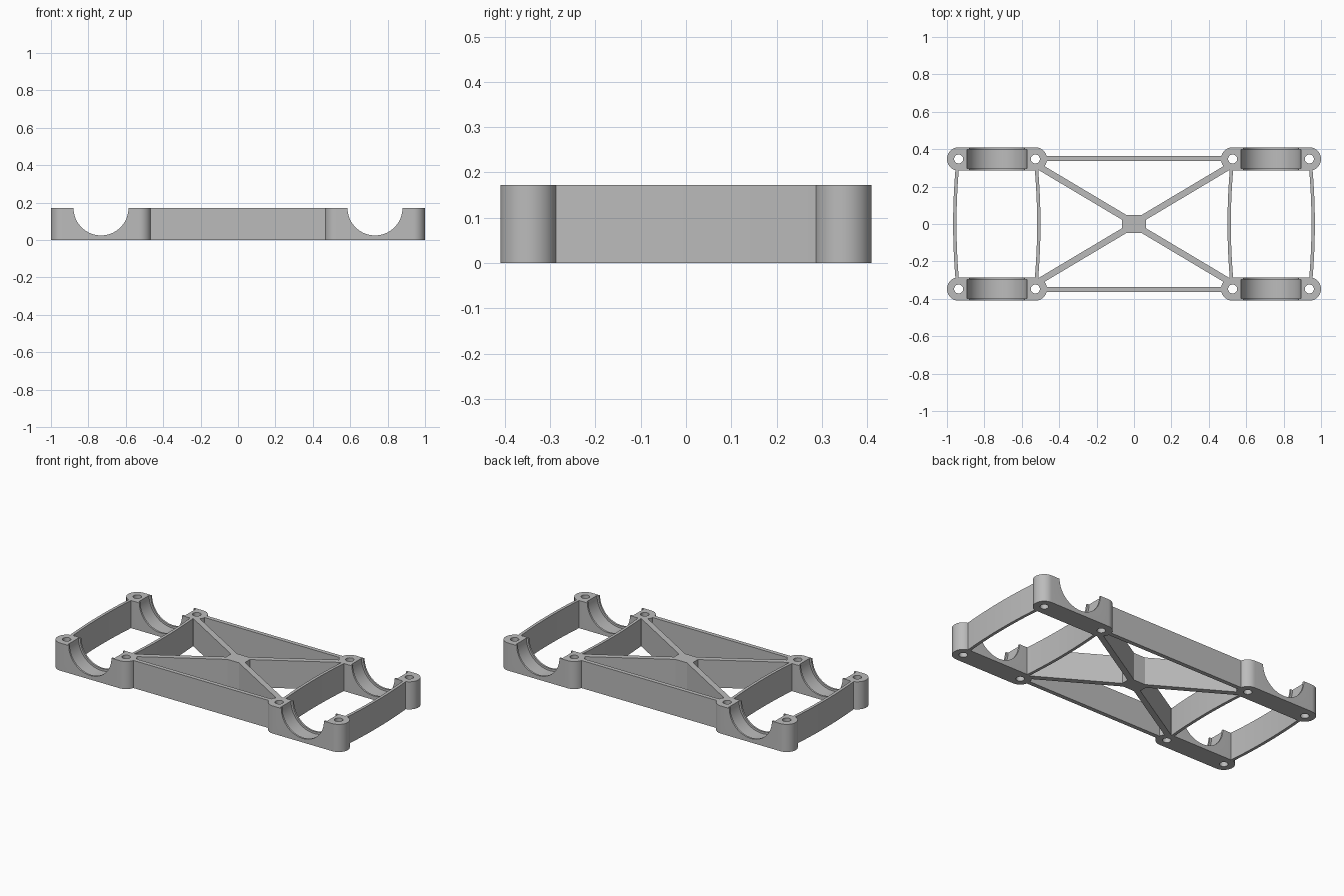
import bpy, bmesh
from math import cos, sin, pi
from mathutils import Vector

if "Cube" in bpy.data.objects:
    bpy.data.objects.remove(bpy.data.objects["Cube"])

HEIGHT = 0.172
BOSS_R = 0.0625
BLOCK_Y = 0.3475
OUTER_X, INNER_X = 0.9375, 0.5275
MID_X = (OUTER_X + INNER_X) / 2

grey = bpy.data.materials.new("plain grey")
grey.use_nodes = True
grey.diffuse_color = (0.5, 0.5, 0.5, 1)
grey.node_tree.nodes["Principled BSDF"].inputs["Base Color"].default_value = grey.diffuse_color


def prism(name, outline, z0=0, z1=HEIGHT):
    """Extrude a flat outline upwards."""
    bm = bmesh.new()
    base = bm.faces.new([bm.verts.new((x, y, z0)) for x, y in outline])
    out = bmesh.ops.extrude_face_region(bm, geom=[base])
    top = [v for v in out["geom"] if isinstance(v, bmesh.types.BMVert)]
    bmesh.ops.translate(bm, verts=top, vec=(0, 0, z1 - z0))
    bmesh.ops.recalc_face_normals(bm, faces=bm.faces)
    mesh = bpy.data.meshes.new(name)
    bm.to_mesh(mesh)
    bm.free()
    mesh.materials.append(grey)
    obj = bpy.data.objects.new(name, mesh)
    bpy.context.collection.objects.link(obj)
    return obj


def circle(x, y, r, n=48, start=0, sweep=2 * pi):
    closed = sweep >= 2 * pi
    steps = n if closed else n + 1
    return [(x + r * cos(start + sweep * i / n), y + r * sin(start + sweep * i / n))
            for i in range(steps)]


def strip(name, points, width):
    """Upright wall that follows a path."""
    pts = [Vector(p) for p in points]
    left, right = [], []
    for i, p in enumerate(pts):
        d = (pts[min(i + 1, len(pts) - 1)] - pts[max(i - 1, 0)]).normalized()
        n = Vector((-d.y, d.x)) * width / 2
        left.append(p + n)
        right.append(p - n)
    return prism(name, left + right[::-1])


def lying_cylinder(x, y, r, length):
    """Cutter along y, centred on the top face."""
    obj = prism("cutter", circle(0, 0, r, 96), -length / 2, length / 2)
    obj.rotation_euler.x = pi / 2
    obj.location = (x, y, HEIGHT)
    return obj


def cut(obj, cutters):
    bpy.context.view_layer.objects.active = obj
    for c in cutters:
        c.hide_render = True
        mod = obj.modifiers.new("cut", "BOOLEAN")
        mod.operation, mod.solver, mod.object = "DIFFERENCE", "EXACT", c
        bpy.ops.object.modifier_apply(modifier=mod.name)
        bpy.data.objects.remove(c)


# Bearing blocks: rounded bars with a lipped round seat and two screw holes
for sx, side in ((1, "left"), (-1, "right")):
    for sy, end in ((1, "back"), (-1, "front")):
        cx, cy = sx * MID_X, sy * BLOCK_Y
        half = (OUTER_X - INNER_X) / 2
        outline = (circle(cx + half, cy, BOSS_R, 24, -pi / 2, pi)
                   + circle(cx - half, cy, BOSS_R, 24, pi / 2, pi))
        block = prism(f"{end}_{side}_bearing_block", outline)
        cut(block, [lying_cylinder(cx, cy, 0.147, 0.3),
                    lying_cylinder(cx, cy, 0.16, 0.102)]
            + [prism("cutter", circle(cx + s * half, cy, 0.024, 32), -0.1, 0.3)
               for s in (1, -1)])

        # Diagonal braces to the hub
        strip(f"{end}_{side}_brace",
              [(sx * 0.045, sy * 0.031), (sx * 0.508, sy * 0.307)], 0.034)

    # Slightly bowed cross walls
    for name, x, bow in (("outer", 0.945, 0.013), ("inner", 0.522, -0.013)):
        path = []
        for i in range(17):
            t = i / 8 - 1
            path.append((sx * (x + bow * (1 - t * t)), 0.298 * t))
        strip(f"{side}_{name}_cross_wall", path, 0.018)

# Long side walls
for sy, end in ((1, "back"), (-1, "front")):
    strip(f"{end}_long_wall", [(-0.48, sy * 0.35), (0.48, sy * 0.35)], 0.026)

# Central hub
prism("centre_hub", [(-0.065, -0.047), (0.065, -0.047), (0.065, 0.047), (-0.065, 0.047)])

# Smooth the curved faces and keep edges sharp
bpy.ops.object.select_all(action="DESELECT")
for obj in bpy.context.scene.objects:
    if obj.type == "MESH" and grey.name in obj.data.materials:
        obj.select_set(True)
        bpy.context.view_layer.objects.active = obj
bpy.ops.object.shade_smooth_by_angle(angle=0.52)
